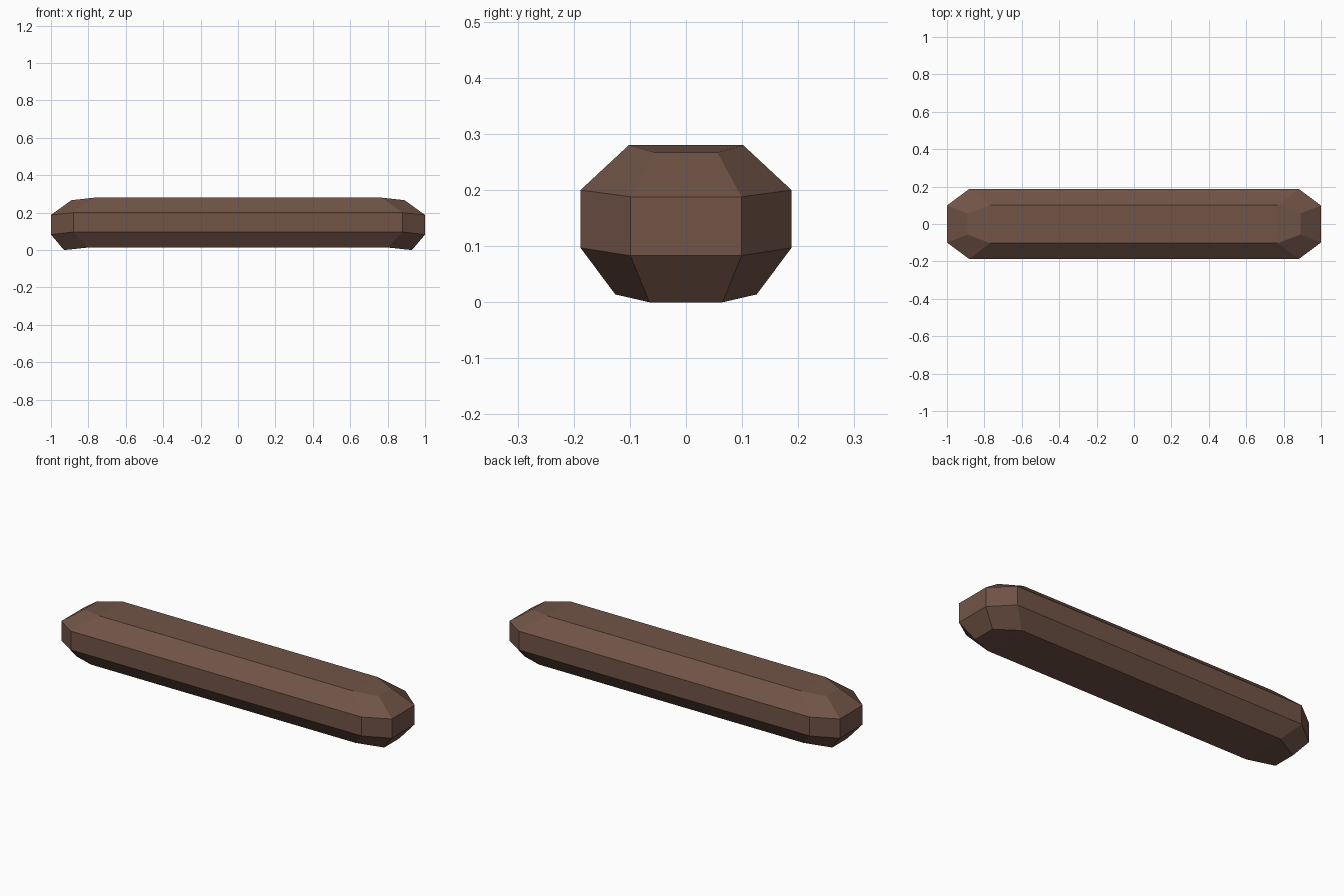
import bpy, bmesh

if "Cube" in bpy.data.objects:
    bpy.data.objects.remove(bpy.data.objects["Cube"])

# One brown for the whole log
brown = bpy.data.materials.new("brown")
brown.diffuse_color = (0.165, 0.088, 0.062, 1)
brown.use_nodes = True
brown.node_tree.nodes["Principled BSDF"].inputs["Base Color"].default_value = brown.diffuse_color

# Octagonal levels: (end x, end half-width, end z, side x, side half-width, side z)
levels = [
    (0.93, 0.065, 0.0, 0.80, 0.126, 0.014),
    (1.00, 0.099, 0.083, 0.88, 0.188, 0.097),
    (1.00, 0.099, 0.188, 0.88, 0.188, 0.200),
    (0.89, 0.056, 0.267, 0.77, 0.102, 0.280),
]

bm = bmesh.new()
rings = []
for ex, ey, ez, sx, sy, sz in levels:
    pts = [(ex, -ey, ez), (ex, ey, ez), (sx, sy, sz), (-sx, sy, sz),
           (-ex, ey, ez), (-ex, -ey, ez), (-sx, -sy, sz), (sx, -sy, sz)]
    rings.append([bm.verts.new(p) for p in pts])

# Side walls between levels
for low, high in zip(rings, rings[1:]):
    for i in range(8):
        j = (i + 1) % 8
        bm.faces.new((low[i], low[j], high[j], high[i]))

# Top and bottom: a long middle panel with a sloped panel at each end
for ring in (rings[0], rings[-1]):
    for quad in ((7, 0, 1, 2), (2, 3, 6, 7), (3, 4, 5, 6)):
        bm.faces.new([ring[k] for k in quad])
bmesh.ops.recalc_face_normals(bm, faces=bm.faces)

mesh = bpy.data.meshes.new("log")
bm.to_mesh(mesh)
bm.free()
mesh.materials.append(brown)
bpy.context.collection.objects.link(bpy.data.objects.new("log", mesh))
